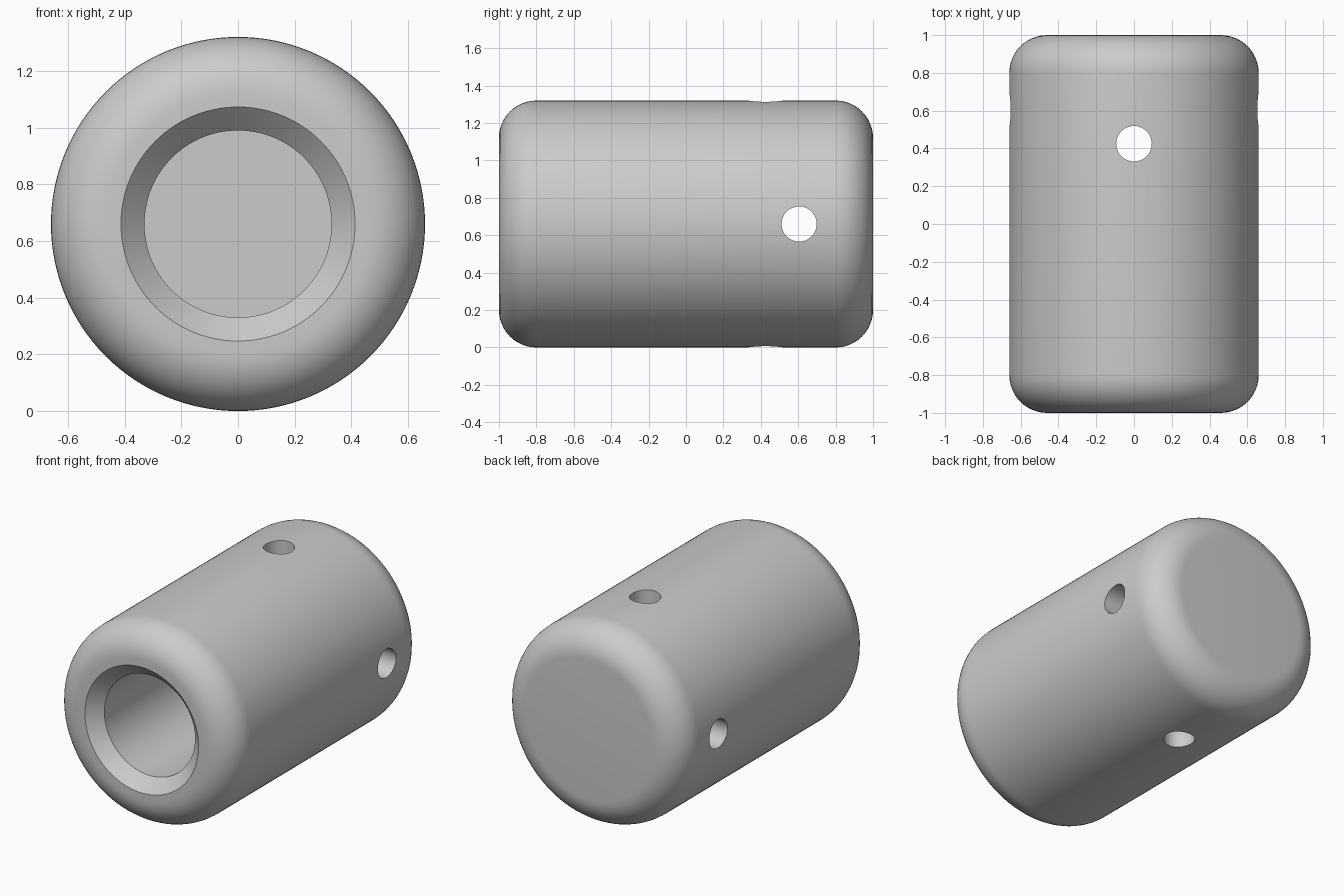
import bpy, bmesh, math
from mathutils import Matrix, Vector

if "Cube" in bpy.data.objects:
    bpy.data.objects.remove(bpy.data.objects["Cube"])

R, FILLET, HALF = 0.66, 0.2, 1.0      # body radius, edge rounding, half length
BORE, CHAMFER, BORE_END = 0.33, 0.083, 0.2
HOLE = 0.094

grey = bpy.data.materials.new("plain grey")
grey.diffuse_color = (0.6, 0.6, 0.6, 1)
grey.use_nodes = True
grey.node_tree.nodes["Principled BSDF"].inputs["Base Color"].default_value = grey.diffuse_color


def arc(cy, start):
    """Quarter-round profile points as (radius, y)."""
    return [(R - FILLET + FILLET * math.cos(a), cy + FILLET * math.sin(a))
            for a in (start + math.radians(90) * i / 12 for i in range(13))]


def add_object(name, bm):
    me = bpy.data.meshes.new(name)
    bmesh.ops.recalc_face_normals(bm, faces=bm.faces)
    bm.to_mesh(me)
    bm.free()
    me.materials.append(grey)
    ob = bpy.data.objects.new(name, me)
    bpy.context.collection.objects.link(ob)
    return ob


# Body: one profile from bore floor, out of the chamfered mouth, round to the back
profile = [(0, BORE_END), (BORE, BORE_END), (BORE, -HALF + CHAMFER), (BORE + CHAMFER, -HALF)]
profile += arc(-HALF + FILLET, -math.pi / 2) + arc(HALF - FILLET, 0) + [(0, HALF)]
bm = bmesh.new()
verts = [bm.verts.new((r, y, R)) for r, y in profile]
edges = [bm.edges.new(pair) for pair in zip(verts, verts[1:])]
bmesh.ops.spin(bm, geom=verts + edges, cent=(0, 0, R), axis=(0, 1, 0),
               angle=math.tau, steps=128)
bmesh.ops.remove_doubles(bm, verts=bm.verts, dist=1e-4)
body = add_object("handle_body", bm)

# Cross holes: one vertical, one sideways further back
cutters = []
for name, y, axis in (("vertical_hole_cutter", 0.425, 'X'), ("side_hole_cutter", 0.605, 'Y')):
    bm = bmesh.new()
    turn = Matrix.Rotation(math.pi / 2, 4, 'Y') if axis == 'Y' else Matrix.Identity(4)
    bmesh.ops.create_cone(bm, cap_ends=True, segments=48, radius1=HOLE, radius2=HOLE,
                          depth=2, matrix=Matrix.Translation(Vector((0, y, R))) @ turn)
    cutter = add_object(name, bm)
    cutter.hide_render = True
    cutters.append(cutter)
    mod = body.modifiers.new(name, 'BOOLEAN')
    mod.operation, mod.solver, mod.object = 'DIFFERENCE', 'EXACT', cutter

# Apply the cuts, drop the cutters and shade smooth
bpy.context.view_layer.objects.active = body
body.select_set(True)
for mod in list(body.modifiers):
    bpy.ops.object.modifier_apply(modifier=mod.name)
for cutter in cutters:
    bpy.data.objects.remove(cutter)
bpy.ops.object.shade_smooth_by_angle(angle=math.radians(30))
